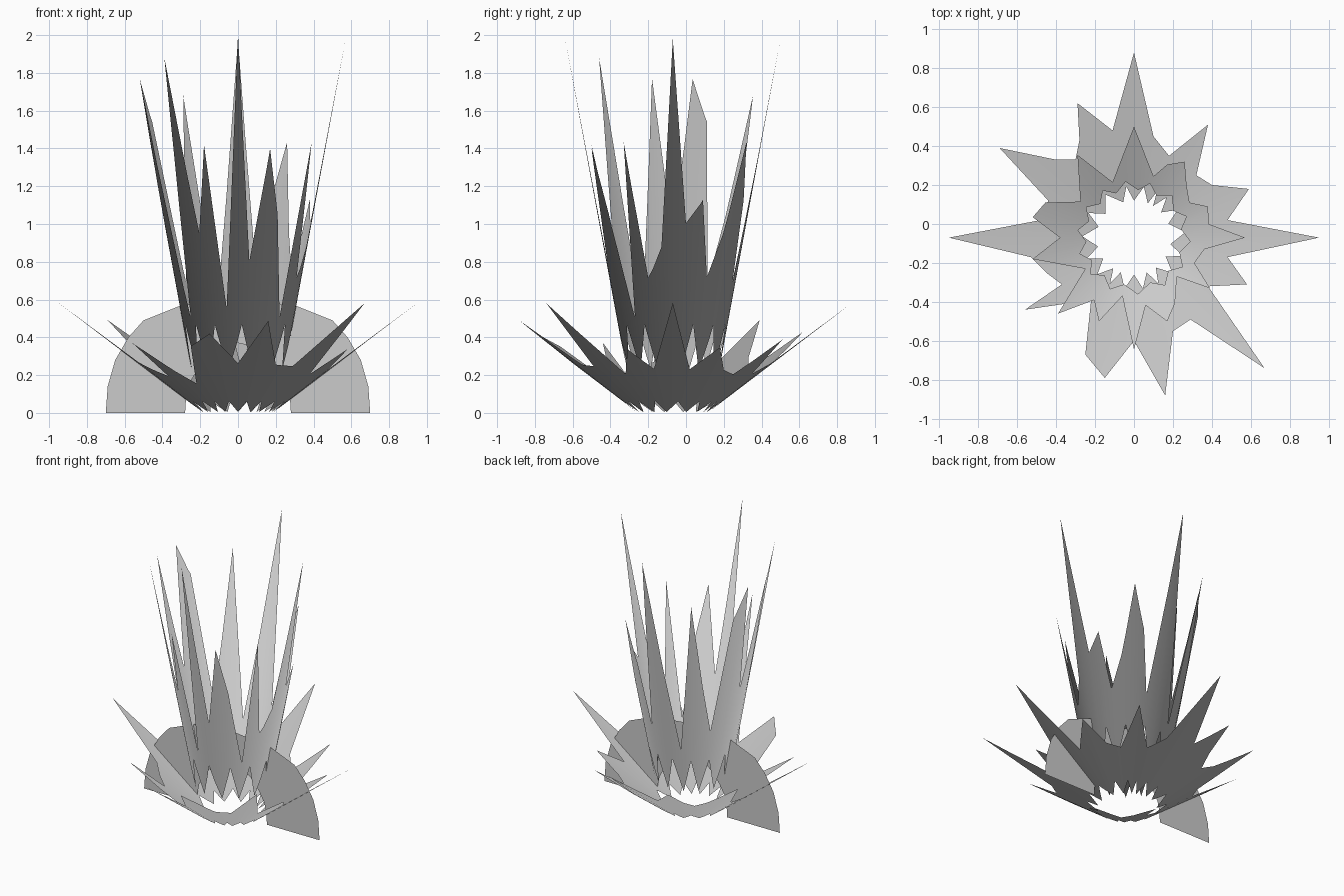
import bpy, math

if "Cube" in bpy.data.objects:
    bpy.data.objects.remove(bpy.data.objects["Cube"])

CY = -0.07  # common axis of all parts

mat = bpy.data.materials.new("pale grey")
mat.diffuse_color = (0.6, 0.6, 0.6, 1)
mat.use_nodes = True
mat.node_tree.nodes["Principled BSDF"].inputs["Base Color"].default_value = mat.diffuse_color


def make(name, verts, faces, normals=None):
    me = bpy.data.meshes.new(name)
    me.from_pydata(verts, [], faces)
    me.materials.append(mat)
    ob = bpy.data.objects.new(name, me)
    bpy.context.collection.objects.link(ob)
    ob.location.y = CY
    if normals:
        for p in me.polygons:
            p.use_smooth = True
        me.update()
        me.normals_split_custom_set_from_vertices(normals)
    return ob


def polar(points):
    """xy outline -> sorted (angle, radius)"""
    return sorted((math.atan2(y, x) % math.tau, math.hypot(x, y)) for x, y in points)


def radius_at(outline, a):
    """radius of a straight-edged outline at an angle"""
    n = len(outline)
    for i in range(n):
        a1, r1 = outline[i]
        a2, r2 = outline[(i + 1) % n]
        span, off = (a2 - a1) % math.tau, (a - a1) % math.tau
        if off <= span + 1e-9:
            return math.sin(span) / (math.sin(span - off) / r1 + math.sin(off) / r2)
    return outline[0][1]


def spiky_cone(name, upper, lower, height, tilt):
    """jagged cone wall between two outlines, with soft upward-leaning inward normals"""
    angles = []
    for a in sorted([p[0] for p in upper + lower]):
        if not angles or a - angles[-1] > 1e-4:
            angles.append(a)
    n, verts, normals = len(angles), [], []
    c, s = math.cos(math.radians(tilt)), math.sin(math.radians(tilt))
    for a in angles:
        for outline in (lower, upper):
            r = radius_at(outline, a)
            verts.append((r * math.cos(a), r * math.sin(a), height(r)))
            normals.append((-c * math.cos(a), -c * math.sin(a), s))
    faces = []
    for i in range(n):
        j = (i + 1) % n
        faces.append((2 * i, 2 * i + 1, 2 * j + 1, 2 * j))
    return make(name, verts, faces, normals)


def teeth(tip_degrees, r_tip, r_notch):
    """zigzag lower rim with a tip at each angle"""
    out, n = [], len(tip_degrees)
    for i, d in enumerate(tip_degrees):
        gap = (tip_degrees[(i + 1) % n] - d) % 360
        out.append((math.radians(d) % math.tau, r_tip))
        out.append((math.radians(d + gap / 2) % math.tau, r_notch))
    return sorted(out)


# Wide low burst
low_outline = polar([
    (.95, 0), (.48, .09), (.59, .25), (.40, .27), (.32, .32), (.38, .58), (.18, .42),
    (.10, .52), (0, .95), (-.11, .55), (-.29, .69), (-.28, .50), (-.30, .40), (-.40, .40),
    (-.69, .46), (-.44, .19), (-.48, .09), (-.95, 0), (-.53, -.10), (-.45, -.18),
    (-.56, -.37), (-.37, -.24), (-.22, -.32), (-.25, -.60), (-.15, -.72), (0, -.53),
    (.16, -.81), (.20, -.48), (.29, -.42), (.67, -.67), (.38, -.25), (.58, -.24), (.48, -.10)])
low_rim = teeth([22, 43, 59, 68, 90, 107, 140, 163, 194, 214, 236, 249, 270, 290, 306, 329, 350],
                .19, .265)
spiky_cone("low_burst", low_outline, low_rim, lambda r: .76 * (r - .19) + .005, 80)

# Tall steep burst
tall_outline = polar([
    (.57, 0), (.383, .07), (.38, .16), (.285, .18), (.27, .265), (.26, .39), (.17, .375),
    (.10, .315), (0, .57), (-.11, .285), (-.29, .425), (-.275, .185), (-.455, .18), (-.52, .105),
    (-.38, 0), (-.52, -.11), (-.25, -.16), (-.39, -.39), (-.205, -.32), (-.18, -.43),
    (-.06, -.30), (0, -.575), (.06, -.347), (.17, -.43), (.21, -.338), (.22, -.20),
    (.39, -.26), (.31, -.13), (.361, -.06)])
tall_rim = teeth([10, 34, 62, 85, 112, 135, 160, 185, 208, 232, 258, 290, 316, 342], .245, .29)
spiky_cone("tall_burst", tall_outline, tall_rim, lambda r: 1.98 - 5.4 * (.57 - r), 65)

# Upright half ring
outer = [(.70, 0), (.69, .14), (.65, .28), (.58, .40), (.50, .49), (.30, .57), (0, .60)]
inner = [(.28, 0), (.275, .08), (.26, .15), (.22, .22), (.17, .29), (.09, .35), (0, .37)]
outer += [(-x, z) for x, z in outer[-2::-1]]
inner += [(-x, z) for x, z in inner[-2::-1]]
n = len(outer)
verts = [(x, 0, z) for x, z in outer + inner]
make("half_ring", verts, [(i, i + 1, n + i + 1, n + i) for i in range(n - 1)])
